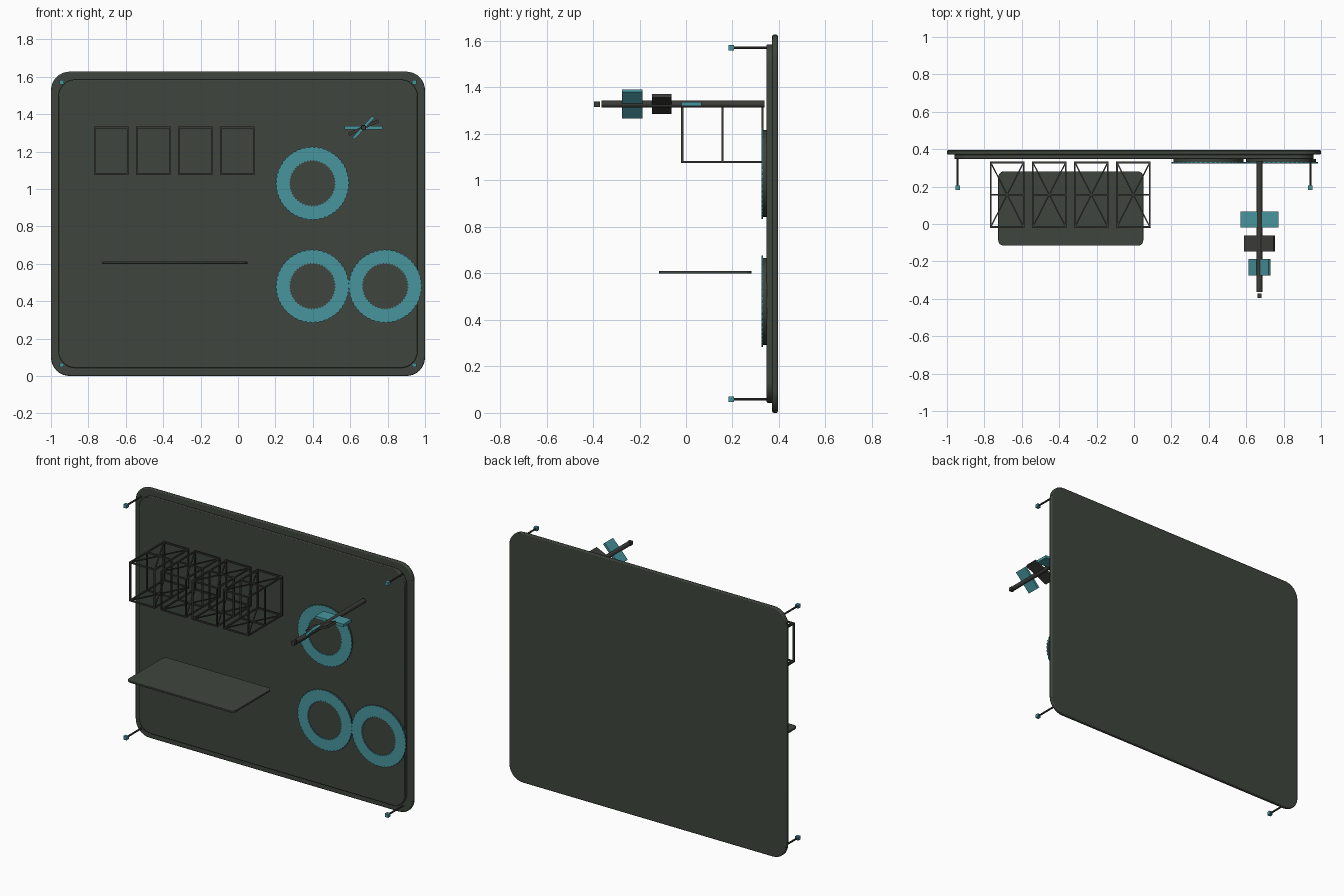
import bpy, bmesh, math
from mathutils import Vector

if "Cube" in bpy.data.objects:
    bpy.data.objects.remove(bpy.data.objects["Cube"])


def material(name, rgb):
    m = bpy.data.materials.new(name)
    m.diffuse_color = (*rgb, 1)
    m.use_nodes = True
    m.node_tree.nodes["Principled BSDF"].inputs["Base Color"].default_value = m.diffuse_color
    return m


BOARD = material("dark olive grey", (0.050, 0.060, 0.047))
IRON = material("charcoal", (0.043, 0.043, 0.039))
TEAL = material("teal", (0.065, 0.300, 0.345))


def finish(name, bm, mat, smooth=False):
    bmesh.ops.recalc_face_normals(bm, faces=bm.faces)
    me = bpy.data.meshes.new(name)
    bm.to_mesh(me)
    bm.free()
    ob = bpy.data.objects.new(name, me)
    bpy.context.collection.objects.link(ob)
    me.materials.append(mat)
    if smooth:
        bpy.ops.object.select_all(action='DESELECT')
        ob.select_set(True)
        bpy.context.view_layer.objects.active = ob
        bpy.ops.object.shade_smooth_by_angle(angle=math.radians(35))
    return ob


def rounded(u0, u1, v0, v1, r, n=8):
    """Outline of a rectangle with rounded corners."""
    pts = []
    for k, (cu, cv) in enumerate([(u1 - r, v1 - r), (u0 + r, v1 - r),
                                  (u0 + r, v0 + r), (u1 - r, v0 + r)]):
        for i in range(n + 1):
            a = math.pi / 2 * (k + i / n)
            pts.append((cu + r * math.cos(a), cv + r * math.sin(a)))
    return pts


def slab(name, pts, lo, hi, mat, axis='Y', bevel=0.0, smooth=True):
    """Outline extruded between lo and hi along the given axis."""
    bm = bmesh.new()
    place = (lambda u, v, w: (u, w, v)) if axis == 'Y' else (lambda u, v, w: (u, v, w))
    f = bm.faces.new([bm.verts.new(place(u, v, lo)) for u, v in pts])
    g = bmesh.ops.extrude_face_region(bm, geom=[f])
    d = Vector(place(0, 0, hi - lo))
    bmesh.ops.translate(bm, vec=d, verts=[e for e in g['geom'] if isinstance(e, bmesh.types.BMVert)])
    ob = finish(name, bm, mat, smooth)
    if bevel:
        b = ob.modifiers.new("soft edge", 'BEVEL')
        b.width, b.segments, b.limit_method, b.angle_limit = bevel, 2, 'ANGLE', 1.0
    return ob


def box(name, centre, size, mat, tilt=0.0):
    bm = bmesh.new()
    bmesh.ops.create_cube(bm, size=1)
    bmesh.ops.scale(bm, vec=size, verts=bm.verts)
    ob = finish(name, bm, mat)
    ob.location = centre
    ob.rotation_euler = (0, -tilt, 0)
    return ob


def circle(x, z, r, n=48):
    return [(x + r * math.cos(2 * math.pi * i / n), z + r * math.sin(2 * math.pi * i / n))
            for i in range(n)]


# Back board: large plate with a raised inner panel
slab("back_board", rounded(-1, 1, 0, 1.627, 0.1), 0.371, 0.395, BOARD, bevel=0.006)
slab("inner_panel", rounded(-0.96, 0.96, 0.043, 1.585, 0.09), 0.347, 0.372, BOARD, bevel=0.004)

# Corner posts with teal tips
for sx in (-1, 1):
    for level, z in (("lower", 0.059), ("upper", 1.570)):
        side = "left" if sx < 0 else "right"
        slab(f"{level}_{side}_post", circle(0.943 * sx, z, 0.006, 10), 0.205, 0.348, IRON)
        box(f"{level}_{side}_post_tip", (0.943 * sx, 0.194, z), (0.023, 0.023, 0.023), TEAL)


# Ring dials: dark disc with a fine-toothed teal ring on its face
def toothed_ring(name, x, z, teeth=48):
    n = teeth * 4
    bm = bmesh.new()
    rows = []
    for i in range(n):
        a = 2 * math.pi * i / n
        out = 0.197 if i % 4 < 2 else 0.193
        inn = 0.119 if i % 4 < 2 else 0.124
        rows.append([bm.verts.new((x + r * math.cos(a), y, z + r * math.sin(a)))
                     for r, y in ((inn, 0.324), (out, 0.324), (out, 0.331), (inn, 0.331))])
    for i in range(n):
        p, q = rows[i], rows[(i + 1) % n]
        for k in range(4):
            bm.faces.new((p[k], p[(k + 1) % 4], q[(k + 1) % 4], q[k]))
    finish(name, bm, TEAL)


for label, x, z in (("upper", 0.398, 1.03), ("lower_left", 0.398, 0.48), ("lower_right", 0.787, 0.48)):
    slab(f"{label}_dial_disc", circle(x, z, 0.187), 0.330, 0.348, BOARD)
    toothed_ring(f"{label}_dial_ring", x, z)

# Shelf plate
slab("shelf", rounded(-0.726, 0.05, -0.116, 0.281, 0.03, 5), 0.599, 0.611, BOARD, axis='Z', bevel=0.002)


# Wire baskets: square bars joined into one object per basket
def bar(bm, a, b, t=0.009):
    a, b = Vector(a), Vector(b)
    d = b - a
    g = bmesh.ops.create_cube(bm, size=1)['verts']
    bmesh.ops.scale(bm, vec=(t, t, d.length + t), verts=g)
    bmesh.ops.rotate(bm, matrix=d.to_track_quat('Z', 'Y').to_matrix(), verts=g)
    bmesh.ops.translate(bm, vec=(a + b) / 2, verts=g)


def basket(name, cx):
    x0, x1 = cx - 0.088, cx + 0.088
    y0, y1, z0, z1 = -0.016, 0.329, 1.080, 1.328
    ym = (y0 + y1) / 2
    bm = bmesh.new()
    for z in (z0, z1):
        for x in (x0, x1):
            bar(bm, (x, y0, z), (x, y1, z))
        for y in (y0, ym, y1):
            bar(bm, (x0, y, z), (x1, y, z))
        bar(bm, (x0, y0, z), (x1, y1, z), 0.007)
        bar(bm, (x1, y0, z), (x0, y1, z), 0.007)
    for x in (x0, x1):
        for y in (y0, ym, y1):
            bar(bm, (x, y, z0), (x, y, z1))
    finish(name, bm, IRON)


for i in range(4):
    basket(f"wire_basket_{i + 1}", -0.678 + 0.225 * i)

# Hanging rod with end stop and three fanned tags
RX, RZ = 0.671, 1.328
slab("hanging_rod", circle(RX, RZ, 0.015, 16), -0.363, 0.338, IRON)
box("rod_end_stop", (RX, -0.383, RZ), (0.024, 0.024, 0.024), IRON)
box("rear_tag", (RX, 0.024, RZ), (0.203, 0.085, 0.018), TEAL)
box("middle_tag", (RX, -0.104, RZ), (0.174, 0.085, 0.016), IRON, math.radians(24.5))
box("front_tag", (RX, -0.231, RZ), (0.155, 0.087, 0.016), TEAL, math.radians(47))
